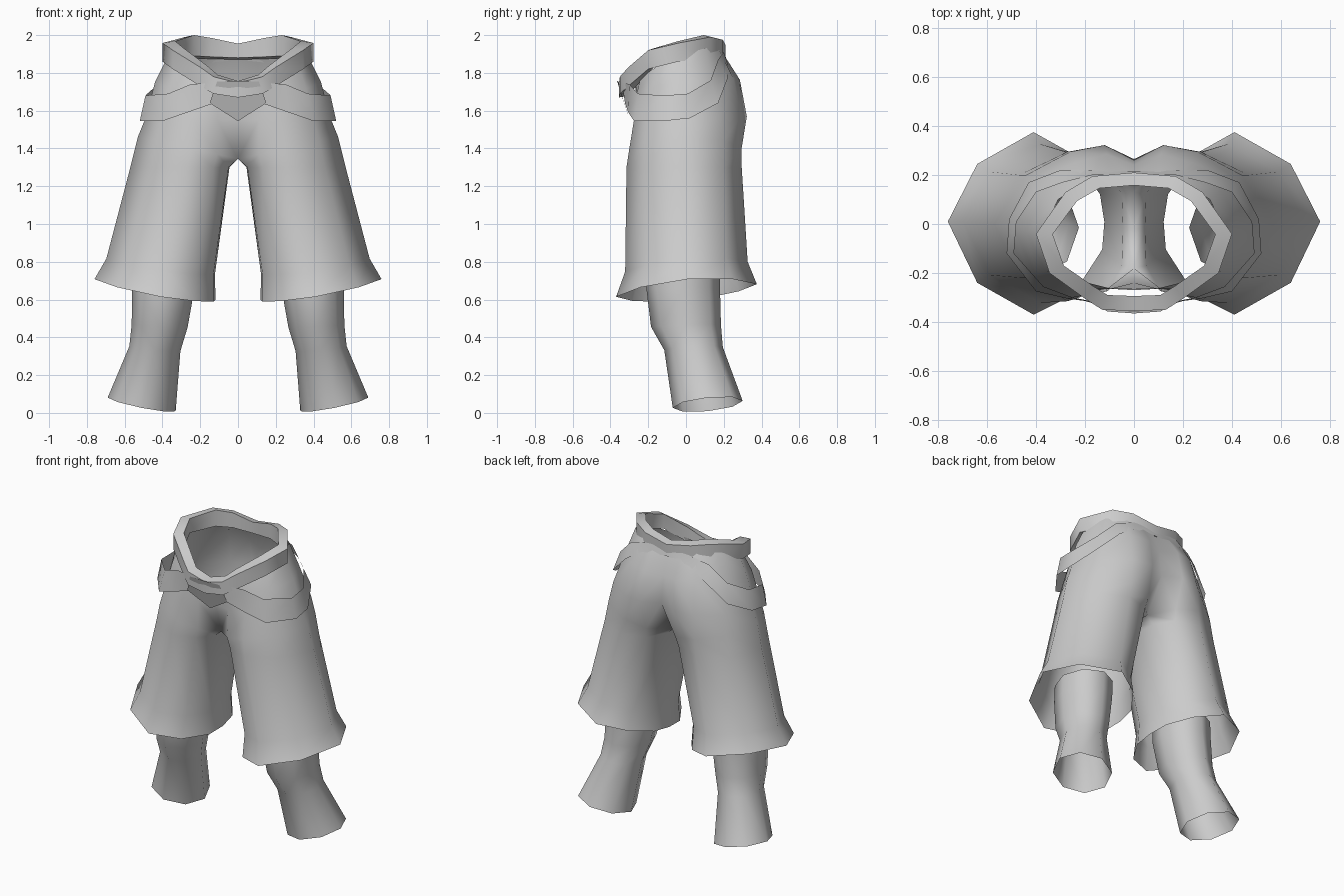
import bpy, bmesh, math

if "Cube" in bpy.data.objects:
    bpy.data.objects.remove(bpy.data.objects["Cube"])

cloth = bpy.data.materials.new("light_grey")
cloth.diffuse_color = (0.6, 0.6, 0.6, 1)
cloth.use_nodes = True
cloth.node_tree.nodes["Principled BSDF"].inputs["Base Color"].default_value = cloth.diffuse_color


def loft(name, rings, closed):
    """Skin consecutive rings of points, then mirror the half across x = 0.
    closed[i] says whether the strip from ring i to i+1 wraps around."""
    bm = bmesh.new()
    vs = [[bm.verts.new(p) for p in r] for r in rings]
    for a, b, wrap in zip(vs, vs[1:], closed):
        n = len(a) if wrap else min(len(a), len(b)) - 1
        for i in range(n):
            j = (i + 1) % len(a)
            bm.faces.new((a[i], a[j], b[j], b[i]))
    return finish(name, bm)


def finish(name, bm):
    bmesh.ops.recalc_face_normals(bm, faces=bm.faces)
    me = bpy.data.meshes.new(name)
    bm.to_mesh(me)
    bm.free()
    me.materials.append(cloth)
    ob = bpy.data.objects.new(name, me)
    bpy.context.collection.objects.link(ob)
    mir = ob.modifiers.new("mirror", 'MIRROR')
    mir.use_clip = True
    mir.merge_threshold = 0.002
    bpy.ops.object.select_all(action='DESELECT')
    bpy.context.view_layer.objects.active = ob
    ob.select_set(True)
    bpy.ops.object.shade_smooth_by_angle(angle=math.radians(60))
    return ob


def tilt(xy, z0, kx, ky):
    """Place a flat outline on a sloping plane."""
    return [(x, y, z0 + kx * x + ky * y) for x, y in xy]


# Trousers: ring order runs inner front, round the outside, to inner back
hem = [(.13, -.12), (.23, -.28), (.41, -.37), (.64, -.24), (.76, .01),
       (.64, .245), (.41, .375), (.24, .28), (.14, .14), (.12, .01)]
above_hem = [(.13 + (x - .13) * .9, y * .87) for x, y in hem]
thigh = [(.05, -.17), (.13, -.27), (.27, -.315), (.46, -.22), (.57, 0),
         (.47, .2), (.28, .295), (.12, .25), (.05, .12), (.045, -.02)]
crotch = [(0, -.18), (.11, -.275), (.25, -.3), (.43, -.22), (.53, -.01),
          (.44, .2), (.27, .295), (.11, .27), (0, .13), (0, -.02)]
seat = [(0, -.24), (.11, -.265), (.24, -.275), (.4, -.21), (.49, -.02),
        (.42, .18), (.26, .295), (.12, .322), (0, .265)]
hip = [(0, -.26), (.1, -.265), (.22, -.26), (.36, -.19), (.44, -.03),
       (.36, .14), (.24, .25), (.11, .285), (0, .24)]
waist = [(0, -.27), (.09, -.265), (.19, -.24), (.32, -.15), (.37, -.03),
         (.31, .1), (.2, .17), (.1, .185), (0, .19)]
loft("trousers", [tilt(hem, .578, .17, .09), tilt(above_hem, .725, .13, .08),
                  tilt(thigh, 1.3, 0, 0), tilt(crotch, 1.345, .22, 0),
                  tilt(seat, 1.56, 0, .03), tilt(hip, 1.71, .1, .15),
                  tilt(waist, 1.83, .2, .38)],
     [True, True, True, False, False, False])

# Lower legs: (centre x, centre y, half width, half depth, z, slope in x)
shin = []
for cx, cy, rx, ry, z, kx in [(.51, .115, .18, .185, .045, .2),
                              (.44, .04, .135, .155, .34, .1),
                              (.415, .0, .148, .185, .46, .05),
                              (.395, -.015, .165, .195, .66, 0),
                              (.39, -.015, .165, .195, .78, 0)]:
    ring = []
    for k in range(8):
        a = k * math.pi / 4
        dx, dy = rx * math.cos(a), ry * math.sin(a)
        ring.append((cx + dx, cy + dy, z + kx * dx + kx * .5 * dy))
    shin.append(ring)
loft("lower_leg", shin, [True] * 4)

# Waist belt: thick band dipping to the front, (x, y, top z, bottom z)
path = [(0, .21, 1.955, 1.87), (.17, .195, 1.985, 1.875), (.28, .13, 2.0, 1.88),
        (.40, -.04, 1.968, 1.86), (.345, -.2, 1.93, 1.82),
        (.2, -.305, 1.84, 1.73), (.13, -.35, 1.79, 1.69), (0, -.355, 1.757, 1.67)]
belt = []
for x, y, t, b in path:
    ix, iy = x * .83, -.05 + (y + .05) * .8
    belt.append([(x, y, b), (x, y, t - .01), (ix, iy, t), (ix, iy, b + .01)])
loft("waist_belt", belt, [True] * (len(belt) - 1))

# Hip strap: slack band hanging low at the side, pairs of top and bottom points
loft("hip_strap", [[(0, .2, 1.92), (0, .215, 1.87)],
                   [(.17, .2, 1.91), (.18, .22, 1.85)],
                   [(.29, .17, 1.87), (.3, .22, 1.77)],
                   [(.40, .13, 1.76), (.43, .17, 1.64)],
                   [(.48, .01, 1.69), (.51, .02, 1.56)],
                   [(.49, -.12, 1.68), (.52, -.12, 1.545)],
                   [(.37, -.255, 1.69), (.40, -.275, 1.545)],
                   [(.25, -.3, 1.74), (.27, -.305, 1.59)],
                   [(.11, -.34, 1.75), (.14, -.322, 1.635)]], [False] * 8)

# Buckle: pointed plate folded down the middle of the front
bm = bmesh.new()
bm.faces.new([bm.verts.new(p) for p in
              [(0, -.365, 1.757), (.11, -.357, 1.755), (.15, -.328, 1.64), (0, -.295, 1.545)]])
finish("buckle", bm)
